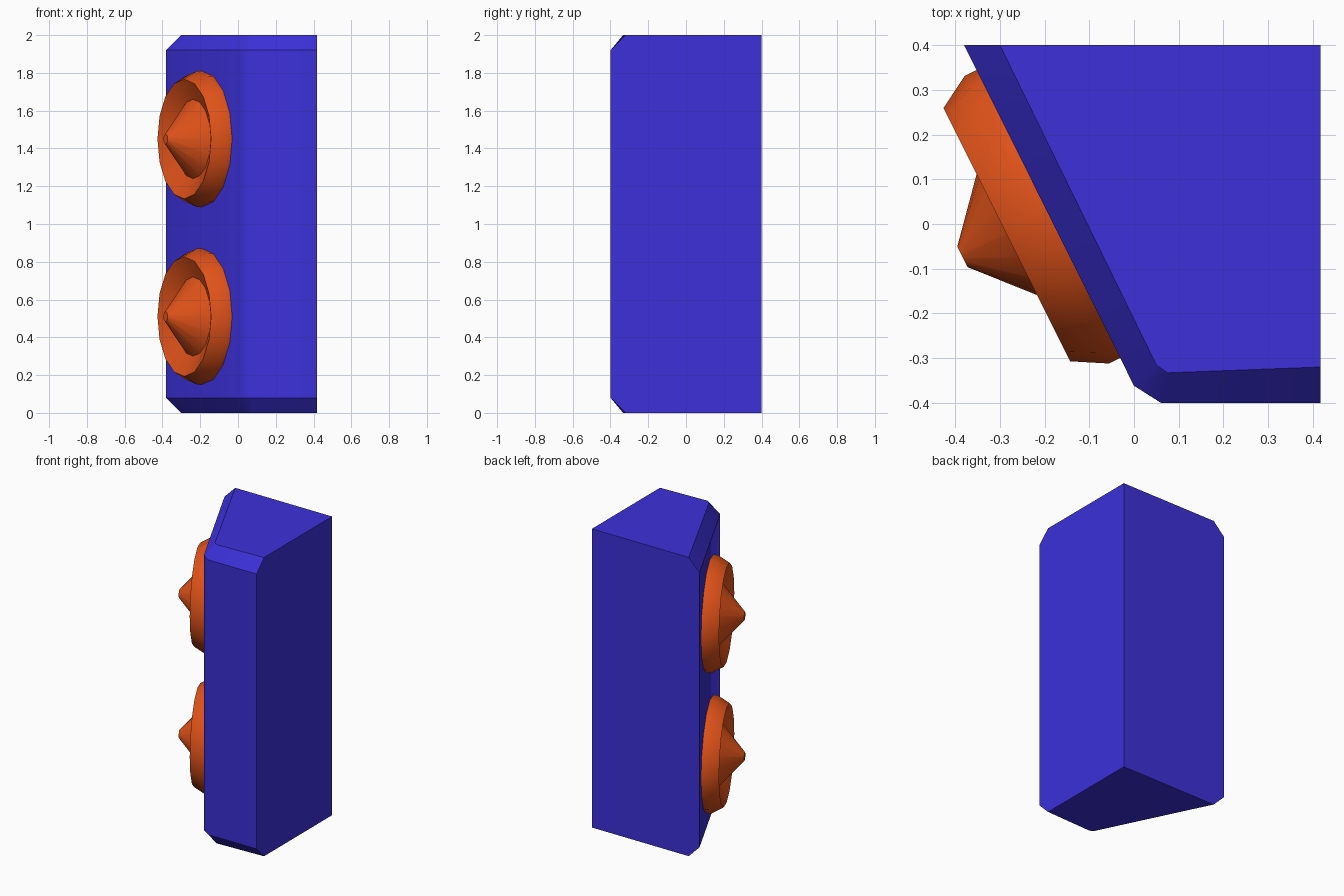
import bpy, bmesh, math
from mathutils import Vector, Matrix

if "Cube" in bpy.data.objects:
    bpy.data.objects.remove(bpy.data.objects["Cube"])


def material(name, color):
    m = bpy.data.materials.new(name)
    m.diffuse_color = color
    m.use_nodes = True
    m.node_tree.nodes["Principled BSDF"].inputs["Base Color"].default_value = m.diffuse_color
    return m


def finish(bm, name, mat, angle):
    bmesh.ops.recalc_face_normals(bm, faces=bm.faces)
    me = bpy.data.meshes.new(name)
    bm.to_mesh(me)
    bm.free()
    ob = bpy.data.objects.new(name, me)
    bpy.context.collection.objects.link(ob)
    me.materials.append(mat)
    bpy.ops.object.select_all(action='DESELECT')
    ob.select_set(True)
    bpy.context.view_layer.objects.active = ob
    bpy.ops.object.shade_smooth_by_angle(angle=math.radians(angle))
    return ob


def bridge(bm, a, b):
    n = len(a)
    for i in range(n):
        bm.faces.new((a[i], a[(i + 1) % n], b[(i + 1) % n], b[i]))


blue = material("cabinet_blue", (0.045, 0.03, 0.7, 1))
orange = material("speaker_orange", (0.75, 0.085, 0.01, 1))

# Cabinet: angled footprint, with the front edges chamfered at top and bottom
outer = [(-0.38, 0.4), (0.0, -0.362), (0.06, -0.4), (0.417, -0.4), (0.417, 0.4)]
inner = [(-0.30, 0.4), (0.05, -0.315), (0.075, -0.333), (0.417, -0.32), (0.417, 0.4)]
bm = bmesh.new()
rings = [[bm.verts.new((x, y, z)) for x, y in outline]
         for outline, z in ((inner, 0), (outer, 0.08), (outer, 1.92), (inner, 2))]
for a, b in zip(rings, rings[1:]):
    bridge(bm, a, b)
bm.faces.new(rings[0])
bm.faces.new(rings[-1])
bmesh.ops.remove_doubles(bm, verts=bm.verts, dist=1e-5)
finish(bm, "cabinet", blue, 35)

# Speakers: 16-sided lathe of (radius, distance along the slanted face normal)
profile = [(0.36, 0.145), (0.36, 0.19), (0.317, 0.265), (0.21, 0.213), (0.026, 0.376)]
normal = Vector((-0.894, -0.447, 0)).normalized()
across = Vector((0.447, -0.894, 0)).normalized()
up = Vector((0, 0, 1))
SIDES = 16


def speaker(name, height):
    bm = bmesh.new()
    centre = across * -0.106 + up * height
    rings = []
    for r, d in profile:
        ring = []
        for i in range(SIDES):
            a = 2 * math.pi * i / SIDES
            ring.append(bm.verts.new(centre + normal * d
                                     + (across * math.cos(a) + up * math.sin(a)) * r))
        rings.append(ring)
    for a, b in zip(rings, rings[1:]):
        bridge(bm, a, b)
    bm.faces.new(rings[0])
    bm.faces.new(rings[-1])
    finish(bm, name, orange, 35)


speaker("lower_speaker", 0.51)
speaker("upper_speaker", 1.45)
